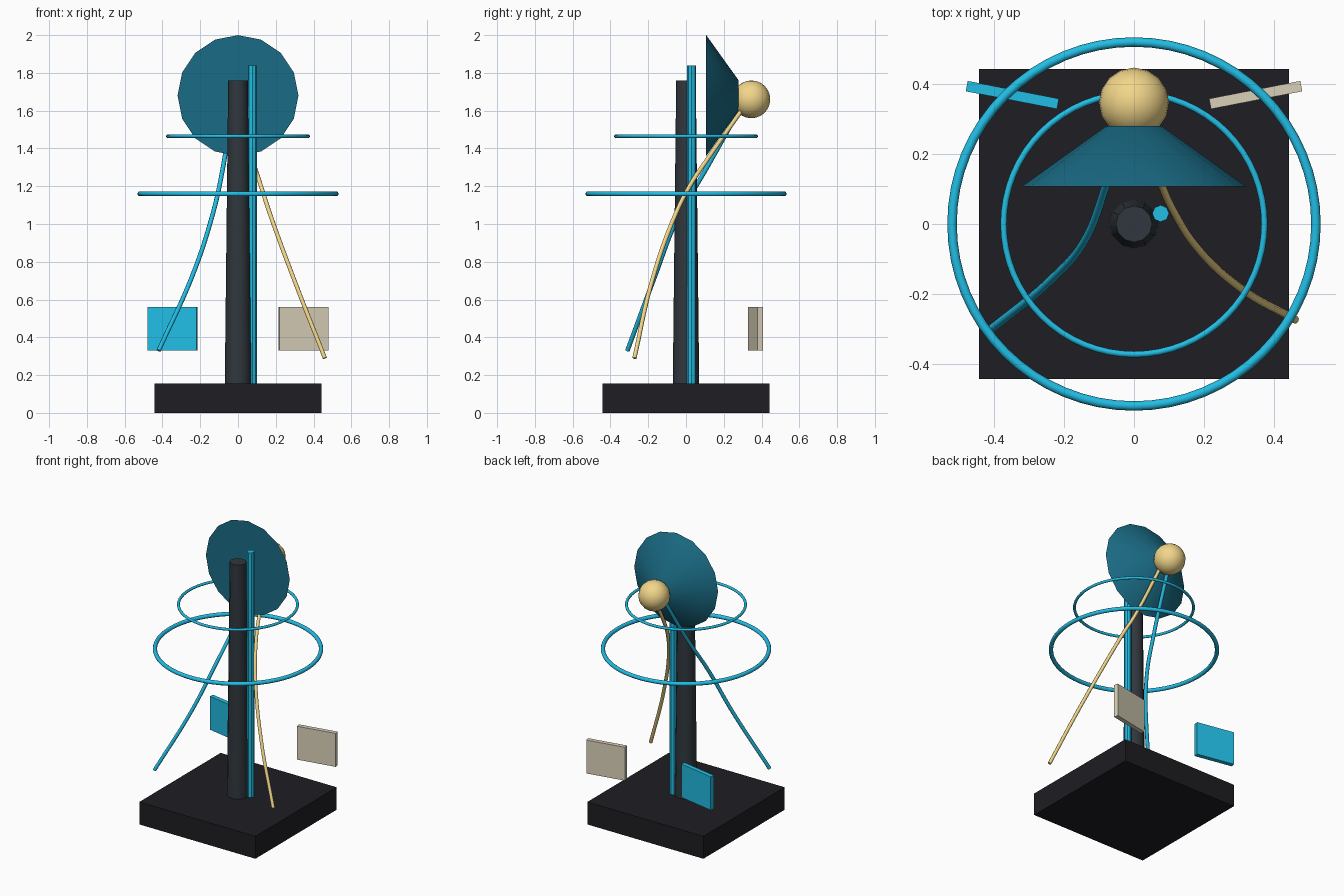
import bpy, math

if "Cube" in bpy.data.objects:
    bpy.data.objects.remove(bpy.data.objects["Cube"])


def material(name, hexcode):
    m = bpy.data.materials.new(name)
    rgb = [int(hexcode[i:i + 2], 16) / 255 for i in (0, 2, 4)]
    m.diffuse_color = [((c + 0.055) / 1.055) ** 2.4 for c in rgb] + [1]
    m.use_nodes = True
    m.node_tree.nodes["Principled BSDF"].inputs["Base Color"].default_value = m.diffuse_color
    return m


BLACK = material("black", "1e1d22")
SLATE = material("slate", "30373d")
CYAN = material("cyan", "22bde4")
TEAL = material("teal", "1a6c86")
GOLD = material("gold", "f2d68a")
BEIGE = material("beige", "d8d0b8")


def finish(name, mat, smooth=True):
    o = bpy.context.object
    o.name = name
    o.data.materials.append(mat)
    if smooth:
        bpy.ops.object.shade_smooth_by_angle(angle=math.radians(40))
    return o


def box(name, loc, size, mat, turn=0):
    bpy.ops.mesh.primitive_cube_add(size=1, location=loc)
    bpy.context.object.scale = size
    bpy.context.object.rotation_euler.z = math.radians(turn)
    finish(name, mat, False)


def cone(name, loc, r1, r2, depth, sides, mat, rot=(0, 0, 0)):
    bpy.ops.mesh.primitive_cone_add(vertices=sides, radius1=r1, radius2=r2,
                                    depth=depth, location=loc, rotation=rot)
    finish(name, mat)


def cable(name, points, radius, mat):
    c = bpy.data.curves.new(name, 'CURVE')
    c.dimensions = '3D'
    c.bevel_depth = radius
    c.bevel_resolution = 2
    c.use_fill_caps = True
    s = c.splines.new('BEZIER')
    s.bezier_points.add(len(points) - 1)
    for bp, p in zip(s.bezier_points, points):
        bp.co = p
        bp.handle_left_type = bp.handle_right_type = 'AUTO'
    o = bpy.data.objects.new(name, c)
    bpy.context.collection.objects.link(o)
    c.materials.append(mat)


# Base, tapered post and the thin rod beside it
box("base", (0, 0, 0.0775), (0.885, 0.885, 0.155), BLACK)
cone("post", (0, 0, 0.955), 0.07, 0.052, 1.61, 12, SLATE)
cone("side_rod", (0.076, 0.03, 0.995), 0.024, 0.024, 1.69, 8, CYAN)

# Horizontal rings
for name, z, major, minor in (("upper_ring", 1.465, 0.372, 0.009),
                              ("lower_ring", 1.16, 0.519, 0.0135)):
    bpy.ops.mesh.primitive_torus_add(location=(0, 0, z), major_radius=major,
                                     minor_radius=minor, major_segments=64,
                                     minor_segments=10)
    finish(name, CYAN)

# Dish facing forward with a ball behind it
cone("dish", (0, 0.193, 1.68), 0.32, 0.08, 0.172, 16, TEAL, (-math.pi / 2, 0, 0))
bpy.ops.mesh.primitive_uv_sphere_add(segments=16, ring_count=12, radius=0.1,
                                     location=(0, 0.346, 1.66))
finish("ball", GOLD)

# Hanging cables
cable("left_cable", [(-0.42, -0.31, 0.33), (-0.24, -0.162, 0.73),
                     (-0.14, -0.045, 1.03), (-0.083, 0.1, 1.28),
                     (-0.035, 0.28, 1.6)], 0.012, CYAN)
cable("right_cable", [(0.46, -0.273, 0.29), (0.303, -0.182, 0.69),
                      (0.174, -0.06, 1.04), (0.117, 0.028, 1.215),
                      (0.08, 0.108, 1.335), (0.035, 0.3, 1.61)], 0.0115, GOLD)

# Floating panels at the back
for side, name, mat in ((-1, "left_panel", CYAN), (1, "right_panel", BEIGE)):
    box(name, (side * 0.347, 0.368, 0.445), (0.265, 0.03, 0.23), mat, side * 11)
